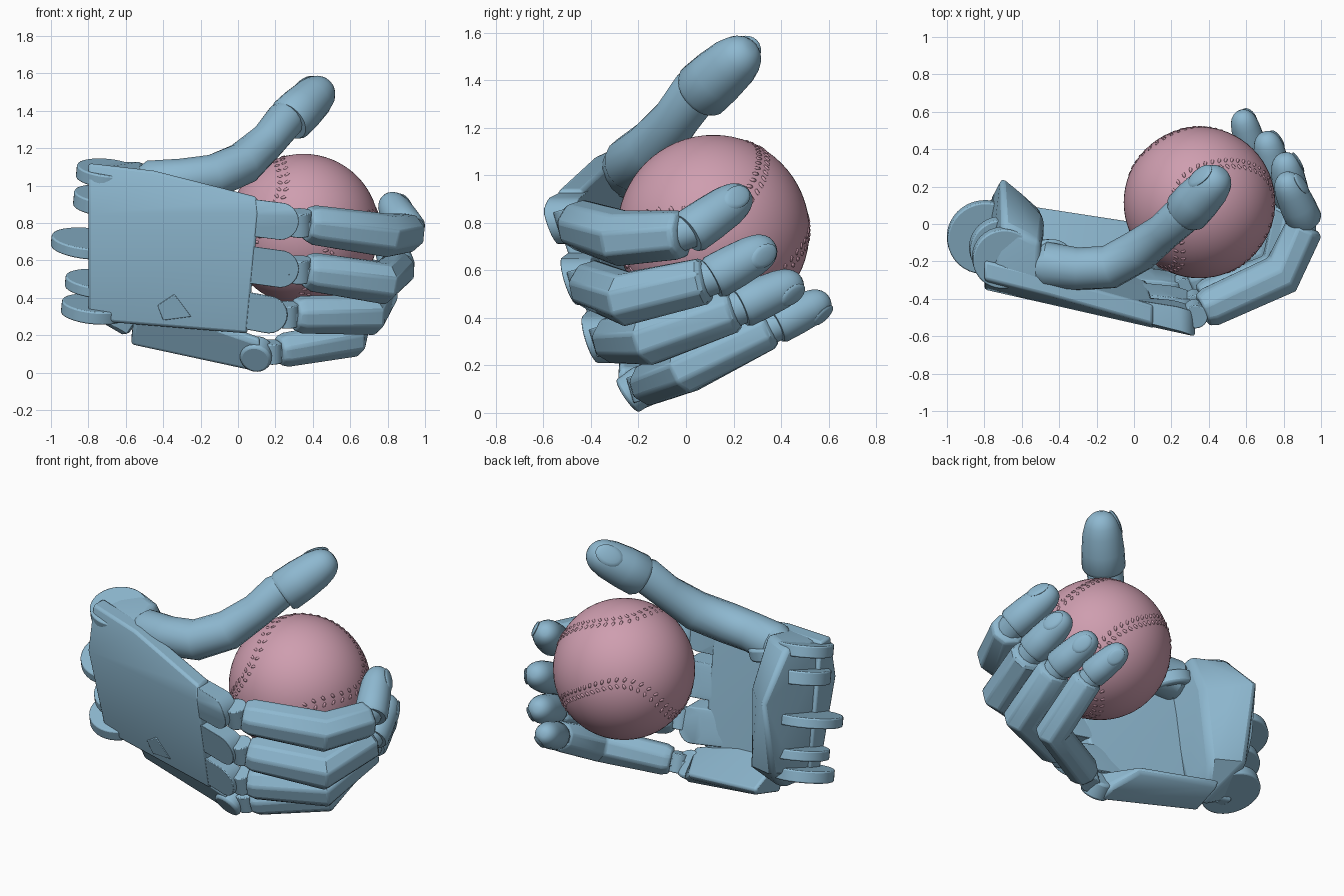
import bpy, bmesh, math
from mathutils import Vector, Matrix

cube = bpy.data.objects.get("Cube")
if cube:
    bpy.data.objects.remove(cube, do_unlink=True)


def material(name, rgb):
    m = bpy.data.materials.new(name)
    m.use_nodes = True
    m.diffuse_color = (*rgb, 1)
    m.node_tree.nodes["Principled BSDF"].inputs["Base Color"].default_value = (*rgb, 1)
    return m


BLUE = material("soft blue", (0.27, 0.48, 0.63))
PINK = material("dusty pink", (0.62, 0.34, 0.43))
UP = Vector((0, -0.3, 1)).normalized()
BALL = Vector((0.35, 0.115, 0.765))
BALL_R = 0.405


def finish(name, bm, mat=BLUE, bevel=0, angle=35):
    bmesh.ops.recalc_face_normals(bm, faces=bm.faces)
    mesh = bpy.data.meshes.new(name)
    bm.to_mesh(mesh)
    bm.free()
    mesh.materials.append(mat)
    mesh.shade_smooth()
    mesh.set_sharp_from_angle(angle=math.radians(angle))
    ob = bpy.data.objects.new(name, mesh)
    bpy.context.collection.objects.link(ob)
    if bevel:
        mod = ob.modifiers.new("soft edges", 'BEVEL')
        mod.width, mod.segments = bevel, 2
        mod.limit_method = 'ANGLE'
        mod.angle_limit = math.radians(40)
    return ob


def hull(name, points, bevel=0.015):
    bm = bmesh.new()
    for p in points:
        bm.verts.new(p)
    bmesh.ops.convex_hull(bm, input=bm.verts)
    loose = [v for v in bm.verts if not v.link_faces]
    bmesh.ops.delete(bm, geom=loose, context='VERTS')
    bmesh.ops.dissolve_limit(bm, angle_limit=0.03, verts=bm.verts, edges=bm.edges)
    return finish(name, bm, bevel=bevel)


def tube(name, path, radii, sides=16, bevel=0):
    """Sweep a regular cross-section along a path of points."""
    bm = bmesh.new()
    path = [Vector(p) for p in path]
    rings = []
    for i, p in enumerate(path):
        t = (path[min(i + 1, len(path) - 1)] - path[max(i - 1, 0)]).normalized()
        u = (UP - t * UP.dot(t)).normalized()
        w = t.cross(u)
        ring = []
        for k in range(sides):
            a = 2 * math.pi * (k + 0.5) / sides
            ring.append(bm.verts.new(p + radii[i] * (u * math.cos(a) + w * math.sin(a))))
        rings.append(ring)
    for a, b in zip(rings, rings[1:]):
        for k in range(sides):
            n = (k + 1) % sides
            bm.faces.new((a[k], a[n], b[n], b[k]))
    bm.faces.new(rings[0])
    bm.faces.new(rings[-1])
    return finish(name, bm, bevel=bevel)


def fingertip(name, start, end, r0, r1, out):
    """Rounded last joint with a shallow nail on its outer side."""
    start, end = Vector(start), Vector(end)
    steps = [0, 0.06, 0.35, 0.65]
    radii = [r0 * 0.9, r0, r0 * 0.98, (r0 + r1) / 2]
    for k in range(1, 7):
        a = k * math.pi / 13
        steps.append(0.65 + 0.36 * math.sin(a))
        radii.append(r1 * (0.12 + 0.95 * math.cos(a)))
    tube(name, [start.lerp(end, s) for s in steps], radii, 20)
    t = (end - start).normalized()
    n = (out - t * out.dot(t)).normalized()
    rot = Matrix((t, n.cross(t), n)).transposed().to_4x4()
    tilt = Matrix.Rotation(0.25, 4, 'Y')
    bm = bmesh.new()
    bmesh.ops.create_uvsphere(
        bm, u_segments=20, v_segments=8, radius=1,
        matrix=Matrix.Translation(start.lerp(end, 0.76) + n * r1 * 0.9) @ rot @ tilt
        @ Matrix.Diagonal((r1 * 0.85, r1 * 0.6, r1 * 0.17, 1)))
    finish(name + "_nail", bm)


def disc_points(center, normal, r, depth, n=24):
    c, nrm = Vector(center), Vector(normal).normalized()
    u = nrm.orthogonal().normalized()
    w = nrm.cross(u)
    return [c + r * (u * math.cos(2 * math.pi * k / n) + w * math.sin(2 * math.pi * k / n))
            + nrm * s * depth / 2 for k in range(n) for s in (-1, 1)]


def back_of_hand(x, z):
    """Depth of the outer palm surface."""
    return -0.6 + 0.227 * (0.3 - x) + (0.3 * (0.85 - z) if z < 0.85 else 0.2 * (z - 0.85))


def palm_disc(x, z, r, depth):
    """Rounded end that lies flush with the outer palm surface."""
    ring = [(x + r * math.cos(k * math.pi / 12), z + r * math.sin(k * math.pi / 12)) for k in range(24)]
    return [(px, back_of_hand(px, pz) + d, pz) for px, pz in ring for d in (0.003, depth)]


# Palm plate
outline = [(-0.8, 1.12), (-0.45, 1.08), (0.1, 0.94), (0.11, 0.85), (0.05, 0.21),
           (-0.35, 0.28), (-0.8, 0.28), (-0.8, 0.85)]
hull("palm_plate", [(x, back_of_hand(x, z) + d, z) for x, z in outline for d in (0, 0.1)])

# Rounded knuckle ends of the palm
for name, x, z, back in (("index", 0.225, 0.81, 0.85), ("middle", 0.225, 0.555, 0.6),
                         ("ring", 0.165, 0.31, 0.36)):
    hull(name + "_knuckle_base", palm_disc(x, z, 0.1, 0.13) + palm_disc(-0.1, back, 0.1, 0.1), 0.01)

# Little finger side of the palm
side = [(-0.55, -0.24, 0.33), (-0.25, -0.28, 0.28), (0.12, -0.29, 0.15), (-0.57, -0.12, 0.15),
        (0.08, -0.19, 0.01), (-0.55, 0.08, 0.2), (-0.03, 0.0, 0.13), (0.08, -0.12, 0.04)]
hull("little_finger_side", [Vector(p) + Vector((0, 0.02, 0.04)) * s for p in side for s in (0, 1)])
hull("little_knuckle_base", disc_points((0.1, -0.205, 0.1), (0.15, 0.8, 0.55), 0.085, 0.11))
hull("palm_notch_tab", [(x, back_of_hand(x, z) + d, z) for d in (-0.006, 0.06)
                        for x, z in ((-0.43, 0.36), (-0.34, 0.42), (-0.25, 0.3), (-0.4, 0.28))], 0.005)

# Wrist block and its bottom corner
hull("wrist_block", [(-0.78, -0.31, 1.09), (-0.5, -0.36, 1.07), (-0.5, -0.1, 1.13),
                     (-0.7, -0.0, 1.13), (-0.71, 0.25, 0.88), (-0.6, 0.16, 0.85), (-0.48, 0.03, 0.85),
                     (-0.76, 0.14, 0.6), (-0.71, 0.16, 0.4), (-0.5, 0.08, 0.36), (-0.6, -0.1, 0.18),
                     (-0.79, -0.15, 0.29), (-0.5, -0.15, 0.33)], 0.03)

# Hinge tabs of the wrist
for i, (x, y, z, r, d) in enumerate(((-0.7, -0.18, 1.065, 0.165, 0.07), (-0.71, -0.13, 0.92, 0.17, 0.08),
                                     (-0.8, -0.07, 0.69, 0.2, 0.06), (-0.745, -0.05, 0.475, 0.18, 0.06),
                                     (-0.77, -0.07, 0.34, 0.175, 0.07))):
    hull(f"wrist_tab_{i + 1}", disc_points((x, y, z), (0.1, -0.3, 1), r, d, 36), 0.008)

# Fingers: knuckle, bend, last joint, tip, thickness
fingers = {
    "index": [(0.26, -0.51, 0.81), (0.79, -0.27, 0.735), (0.92, 0.0, 0.75), (0.80, 0.26, 0.93), 0.108],
    "middle": [(0.26, -0.45, 0.56), (0.77, -0.25, 0.48), (0.855, 0.1, 0.56), (0.80, 0.37, 0.71), 0.106],
    "ring": [(0.2, -0.36, 0.31), (0.70, -0.15, 0.31), (0.765, 0.22, 0.44), (0.70, 0.485, 0.56), 0.102],
    "little": [(0.12, -0.21, 0.1), (0.60, 0.0, 0.18), (0.64, 0.37, 0.365), (0.57, 0.6, 0.48), 0.093],
}
for name, (knuckle, bend, joint, tip, r) in fingers.items():
    k, b, j, t = map(Vector, (knuckle, bend, joint, tip))
    # hinge tongue, then the chamfered links
    tube(name + "_hinge_tongue", [k, k.lerp(b, 0.4)], [r * 0.55] * 2, 8)
    hull(name + "_hinge_barrel", disc_points(k.lerp(b, 0.13), UP, r * 0.6, r * 1.2), 0.005)
    tube(name + "_links", [k.lerp(b, 0.2), k.lerp(b, 0.28), b, b.lerp(j, 0.9), b.lerp(j, 0.97)],
         [r * 0.85, r * 1.02, r * 1.12, r, r * 0.8], 8, 0.012)
    tube(name + "_tip_hinge", [b.lerp(j, 0.8), j.lerp(t, 0.2)], [r * 0.75] * 2, 12)
    fingertip(name + "_tip", j.lerp(t, 0.03), t, r * 0.9, r * 0.74, j.lerp(t, 0.7) - BALL)

# Thumb
tube("thumb_base", [(-0.53, -0.23, 1.0), (-0.47, -0.22, 1.01), (-0.3, -0.24, 1.03), (-0.13, -0.23, 1.05),
                    (0.03, -0.14, 1.12), (0.16, -0.04, 1.24), (0.25, 0.04, 1.35), (0.28, 0.07, 1.38)],
     [0.09, 0.125, 0.115, 0.118, 0.115, 0.1, 0.105, 0.09])
fingertip("thumb_tip", (0.27, 0.055, 1.345), (0.475, 0.275, 1.54), 0.125, 0.1, Vector((-0.4, 0.5, 0.5)))
hull("thumb_mount", disc_points((-0.45, -0.22, 0.98), (0.3, 0, 1), 0.14, 0.08))

# Ball
bm = bmesh.new()
bmesh.ops.create_uvsphere(bm, u_segments=64, v_segments=32, radius=BALL_R,
                          matrix=Matrix.Translation(BALL))
finish("ball", bm, PINK)


# Raised stitches in two rows along the ball seam
def seam(t):
    lat = math.pi / 2 - (math.pi / 2 - 0.5) * math.cos(t)
    lon = t / 2 + 0.5 * math.sin(2 * t)
    return Vector((math.sin(lat) * math.cos(lon), math.sin(lat) * math.sin(lon), math.cos(lat)))


neck = Vector((0.27, 0.86, 0.42)).normalized()
run = Vector((-0.86, 0.03, 0.5))
run = (run - neck * run.dot(neck)).normalized()
turn = Matrix((run.cross(neck), run, neck)).transposed()
bm = bmesh.new()
count = 100
for i in range(count):
    t = 4 * math.pi * i / count
    p = turn @ seam(t)
    along = (turn @ seam(t + 0.01) - p).normalized()
    across = p.cross(along).normalized()
    for s in (-1, 1):
        n = (p + across * s * 0.05).normalized()
        d = (across * s + along * 0.6).normalized()
        frame = Matrix((d, n.cross(d), n)).transposed().to_4x4()
        bmesh.ops.create_icosphere(bm, subdivisions=1, radius=1,
                                   matrix=Matrix.Translation(BALL + n * BALL_R) @ frame
                                   @ Matrix.Diagonal((0.018, 0.01, 0.005, 1)))
finish("ball_stitches", bm, PINK, angle=60)
